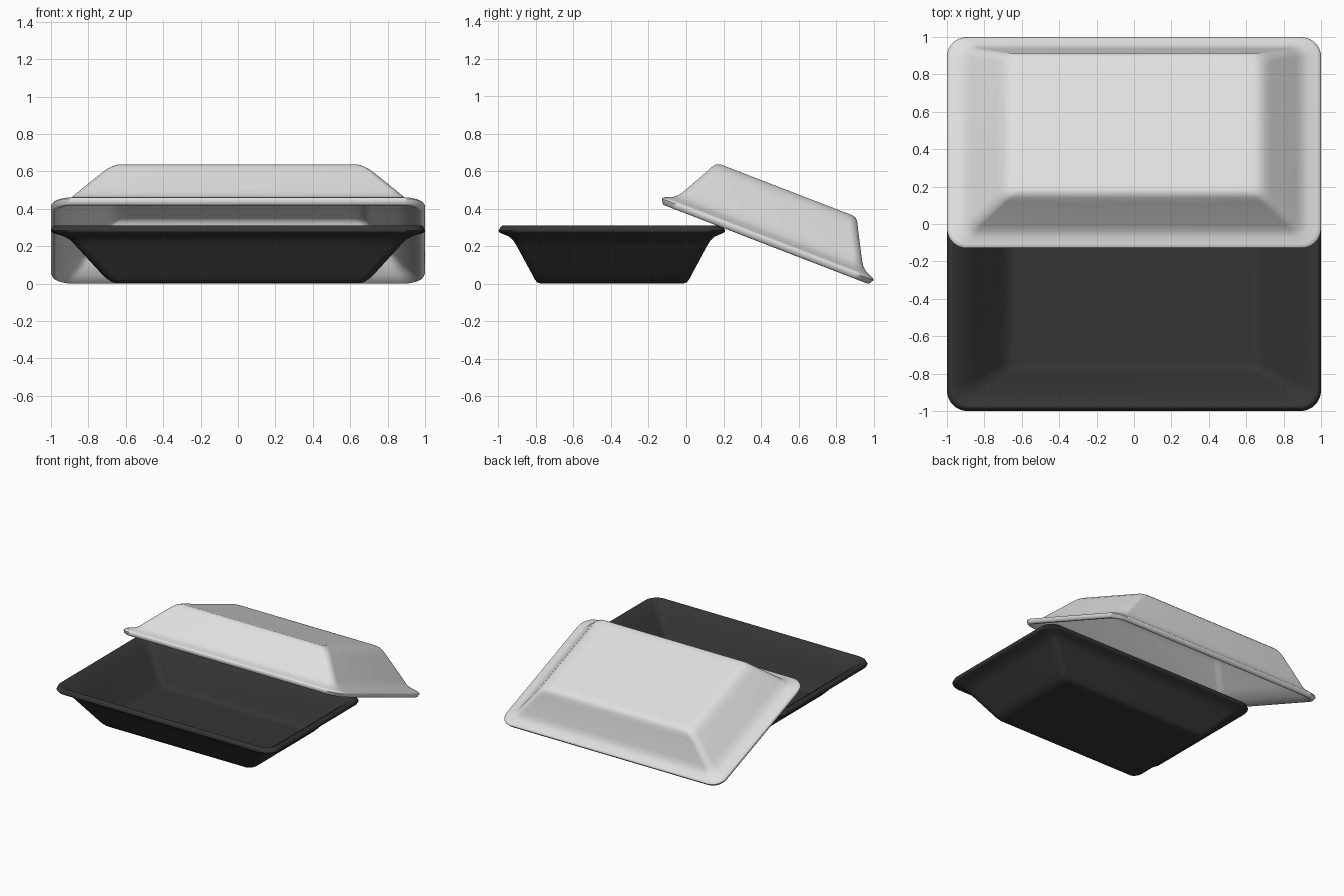
import bpy, bmesh, math
from mathutils import Matrix

if "Cube" in bpy.data.objects:
    bpy.data.objects.remove(bpy.data.objects["Cube"])

# half-width, half-depth, height, corner radius: outer floor -> rim -> inner floor
PROFILE = [
    (0.60, 0.340, 0.000, 0.03),
    (0.645, 0.378, 0.000, 0.04),
    (0.675, 0.400, 0.008, 0.05),
    (0.705, 0.415, 0.028, 0.05),
    (0.735, 0.430, 0.058, 0.05),
    (0.865, 0.507, 0.200, 0.05),
    (0.895, 0.527, 0.232, 0.06),
    (0.930, 0.550, 0.252, 0.08),
    (0.980, 0.588, 0.268, 0.10),
    (0.995, 0.600, 0.274, 0.11),
    (1.000, 0.605, 0.283, 0.11),
    (0.990, 0.592, 0.305, 0.10),
    (0.982, 0.584, 0.311, 0.10),
    (0.970, 0.574, 0.310, 0.09),
    (0.925, 0.540, 0.280, 0.07),
    (0.880, 0.510, 0.248, 0.06),
    (0.850, 0.490, 0.215, 0.05),
    (0.720, 0.412, 0.072, 0.05),
    (0.690, 0.396, 0.042, 0.04),
    (0.665, 0.383, 0.026, 0.04),
    (0.635, 0.366, 0.020, 0.04),
    (0.590, 0.330, 0.020, 0.03),
]


def ring(bm, hx, hy, z, r, steps=8):
    """Rounded rectangle of vertices."""
    out = []
    for k, (sx, sy) in enumerate([(1, 1), (-1, 1), (-1, -1), (1, -1)]):
        for i in range(steps + 1):
            a = math.radians(90 * k + 90 * i / steps)
            out.append(bm.verts.new((sx * (hx - r) + r * math.cos(a),
                                     sy * (hy - r) + r * math.sin(a), z)))
    return out


def dish(name, mat, matrix):
    bm = bmesh.new()
    rings = [ring(bm, *p) for p in PROFILE]
    for a, b in zip(rings, rings[1:]):
        n = len(a)
        for i in range(n):
            j = (i + 1) % n
            bm.faces.new((a[i], a[j], b[j], b[i]))
    bm.faces.new(rings[0][::-1])
    bm.faces.new(rings[-1])
    bm.transform(matrix)
    bmesh.ops.recalc_face_normals(bm, faces=bm.faces)
    me = bpy.data.meshes.new(name)
    bm.to_mesh(me)
    bm.free()
    me.materials.append(mat)
    ob = bpy.data.objects.new(name, me)
    bpy.context.collection.objects.link(ob)
    bpy.ops.object.select_all(action='DESELECT')
    ob.select_set(True)
    bpy.context.view_layer.objects.active = ob
    bpy.ops.object.shade_smooth_by_angle(angle=math.radians(60))
    return ob


def material(name, v):
    m = bpy.data.materials.new(name)
    m.diffuse_color = (v, v, v, 1)
    m.use_nodes = True
    m.node_tree.nodes["Principled BSDF"].inputs["Base Color"].default_value = m.diffuse_color
    return m


# black tray, sitting upright at the front
dish("tray", material("black plastic", 0.035), Matrix.Translation((0, -0.395, 0)))

# pale lid: the same dish turned over, leaning on the tray's back rim
lid_pose = (Matrix.Translation((0, 0.425, 0.21))
            @ Matrix.Rotation(math.radians(-21.1), 4, 'X')
            @ Matrix.Rotation(math.pi, 4, 'X')
            @ Matrix.Translation((0, 0, -0.311)))
dish("lid", material("pale grey plastic", 0.75), lid_pose)
